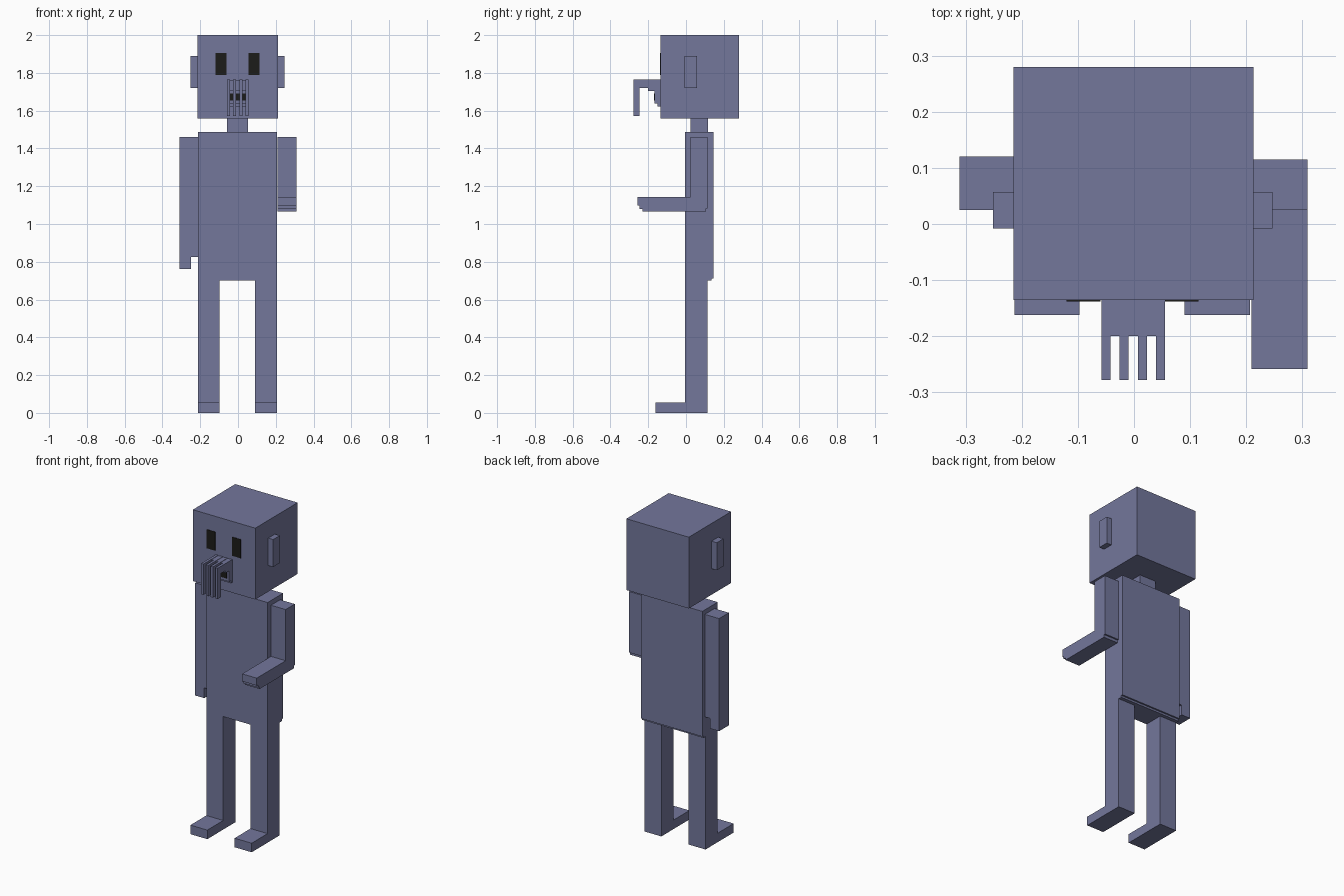
import bpy, bmesh


def material(name, rgb):
    m = bpy.data.materials.new(name)
    m.diffuse_color = (*rgb, 1)
    return m


SLATE = material("slate blue", (0.172, 0.184, 0.33))
DARK = material("near black", (0.012, 0.012, 0.010))


def prism(name, points, axis, lo, hi, mat=SLATE):
    """Extrude a 2D outline along x (points are y,z) or y (points are x,z)."""
    bm = bmesh.new()

    def place(p, t):
        return (t, p[0], p[1]) if axis == 'x' else (p[0], t, p[1])

    face = bm.faces.new([bm.verts.new(place(p, lo)) for p in points])
    ext = bmesh.ops.extrude_face_region(bm, geom=[face])
    verts = [v for v in ext['geom'] if isinstance(v, bmesh.types.BMVert)]
    bmesh.ops.translate(bm, verts=verts,
                        vec=(hi - lo, 0, 0) if axis == 'x' else (0, hi - lo, 0))
    bmesh.ops.recalc_face_normals(bm, faces=bm.faces)
    me = bpy.data.meshes.new(name)
    bm.to_mesh(me)
    bm.free()
    me.materials.append(mat)
    ob = bpy.data.objects.new(name, me)
    bpy.context.collection.objects.link(ob)
    return ob


def box(name, x, y, z, mat=SLATE):
    return prism(name, [(y[0], z[0]), (y[1], z[0]), (y[1], z[1]), (y[0], z[1])],
                 'x', x[0], x[1], mat)


# Head, ears and neck
box("head", (-0.215, 0.213), (-0.135, 0.28), (1.558, 2.0))
box("left_ear", (-0.251, -0.215), (-0.008, 0.057), (1.72, 1.89))
box("right_ear", (0.213, 0.247), (-0.008, 0.057), (1.72, 1.89))
box("neck", (-0.058, 0.053), (0.023, 0.117), (1.488, 1.558))

# Eyes as thin dark plates
for name, x in (("left_eye", -0.12), ("right_eye", 0.055)):
    box(name, (x, x + 0.06), (-0.138, -0.135), (1.788, 1.904), DARK)

# Mouth block, stepping back towards the chin, with a dark opening
prism("mouth_block", [(-0.135, 1.762), (-0.20, 1.762), (-0.20, 1.705),
                      (-0.167, 1.705), (-0.167, 1.638), (-0.15, 1.638),
                      (-0.15, 1.622), (-0.135, 1.622)], 'x', -0.042, 0.040)
box("mouth_opening", (-0.042, 0.040), (-0.170, -0.167), (1.655, 1.69), DARK)

# Four hanging face tentacles
tentacle = [(-0.135, 1.764), (-0.278, 1.764), (-0.278, 1.573), (-0.247, 1.573),
            (-0.247, 1.72), (-0.20, 1.72), (-0.20, 1.705), (-0.167, 1.705),
            (-0.167, 1.638), (-0.15, 1.638), (-0.15, 1.622), (-0.135, 1.622)]
for i in range(4):
    x = -0.058 + i * 0.0325
    prism(f"tentacle_{i + 1}", tentacle, 'x', x, x + 0.016)

# Torso with a small step at the back hem
prism("torso", [(-0.006, 0.70), (0.135, 0.70), (0.135, 0.712), (0.145, 0.712),
                (0.145, 1.488), (-0.006, 1.488)], 'x', -0.213, 0.207)

# Legs with forward feet
leg = [(0.113, 0), (-0.162, 0), (-0.162, 0.056), (-0.006, 0.056),
       (-0.006, 0.70), (0.113, 0.70)]
prism("left_leg", leg, 'x', -0.213, -0.097)
prism("right_leg", leg, 'x', 0.090, 0.207)

# Hanging arm with a notched hand
prism("left_arm", [(-0.311, 0.762), (-0.249, 0.762), (-0.249, 0.825),
                   (-0.213, 0.825), (-0.213, 1.46), (-0.311, 1.46)],
      'y', 0.025, 0.12)

# Bent arm reaching forward, stepped under the fingertips and elbow
prism("right_arm", [(0.115, 1.46), (0.025, 1.46), (0.025, 1.143),
                    (-0.258, 1.143), (-0.258, 1.097), (-0.246, 1.097),
                    (-0.246, 1.08), (-0.23, 1.08), (-0.23, 1.065),
                    (0.105, 1.065), (0.105, 1.082), (0.115, 1.082)],
      'x', 0.209, 0.309)
